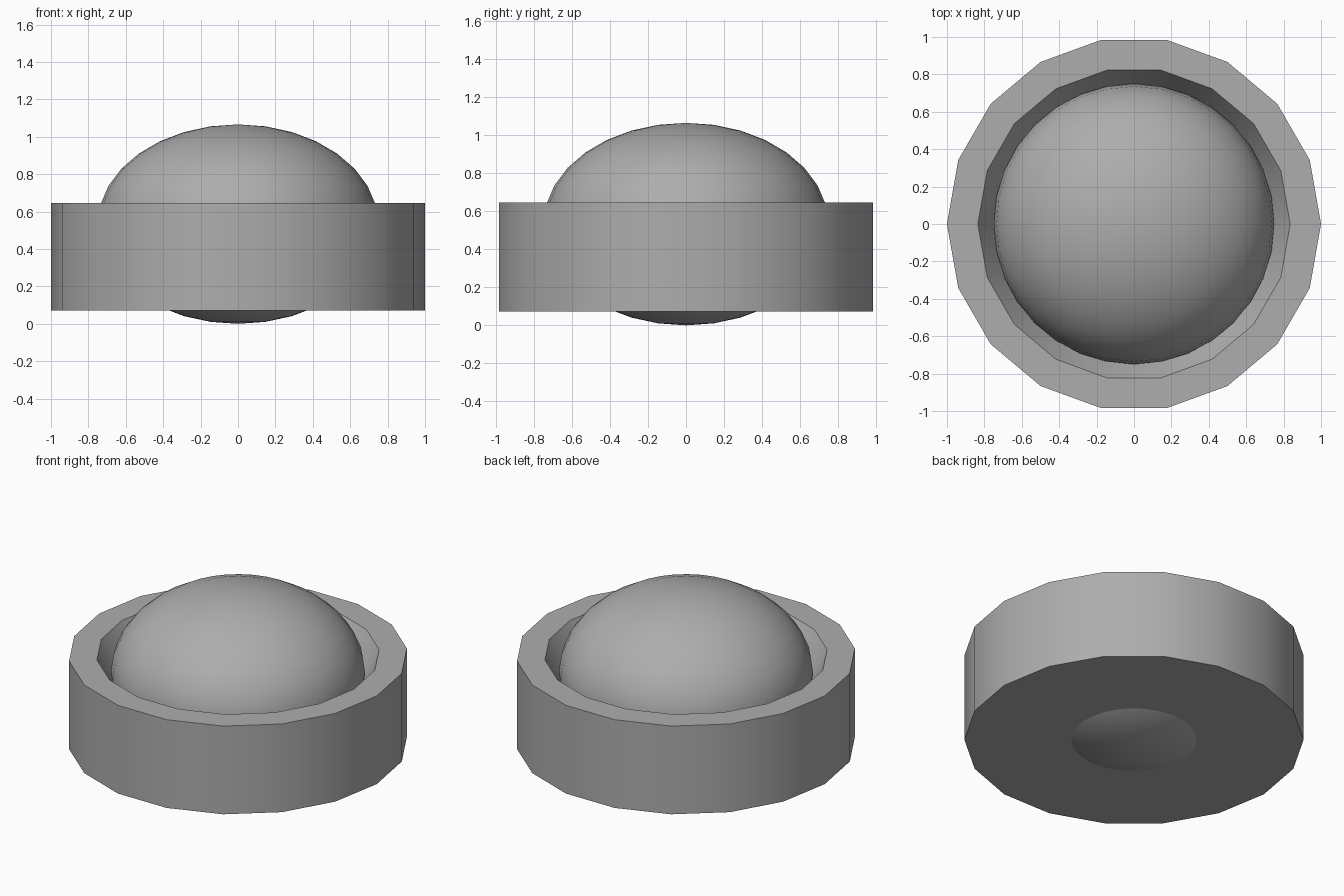
import bpy, bmesh, math

if "Cube" in bpy.data.objects:
    bpy.data.objects.remove(bpy.data.objects["Cube"])

SIDES = 18

# Mid grey shared by both parts
grey = bpy.data.materials.new("mid_grey")
grey.diffuse_color = (0.42, 0.42, 0.42, 1)
grey.use_nodes = True
grey.node_tree.nodes["Principled BSDF"].inputs["Base Color"].default_value = grey.diffuse_color


def finish(obj):
    obj.data.materials.append(grey)
    bpy.ops.object.select_all(action='DESELECT')
    bpy.context.view_layer.objects.active = obj
    obj.select_set(True)
    bpy.ops.object.shade_smooth_by_angle(angle=math.radians(30))


# Thick 18-sided dish: outer wall, flat rim, tapered recess, closed floor
profile = [(1.0, 0.072), (1.0, 0.646), (0.835, 0.646), (0.58, 0.2)]  # radius, z
bm = bmesh.new()
rings = []
for r, z in profile:
    rings.append([bm.verts.new((r * math.cos(2 * math.pi * i / SIDES),
                                r * math.sin(2 * math.pi * i / SIDES), z))
                  for i in range(SIDES)])
for a, b in zip(rings, rings[1:]):
    for i in range(SIDES):
        j = (i + 1) % SIDES
        bm.faces.new((a[i], a[j], b[j], b[i]))
bm.faces.new(rings[0][::-1])
bm.faces.new(rings[-1])
bmesh.ops.recalc_face_normals(bm, faces=bm.faces)
mesh = bpy.data.meshes.new("dish")
bm.to_mesh(mesh)
bm.free()
dish = bpy.data.objects.new("dish", mesh)
bpy.context.collection.objects.link(dish)
finish(dish)

# Flattened ball seated in the dish, poking out underneath
bpy.ops.mesh.primitive_uv_sphere_add(segments=32, ring_count=16, radius=1,
                                     location=(0, 0, 0.533))
ball = bpy.context.object
ball.name = "flattened_ball"
ball.scale = (0.75, 0.75, 0.533)
bpy.ops.object.transform_apply(location=False, rotation=False, scale=True)
finish(ball)
